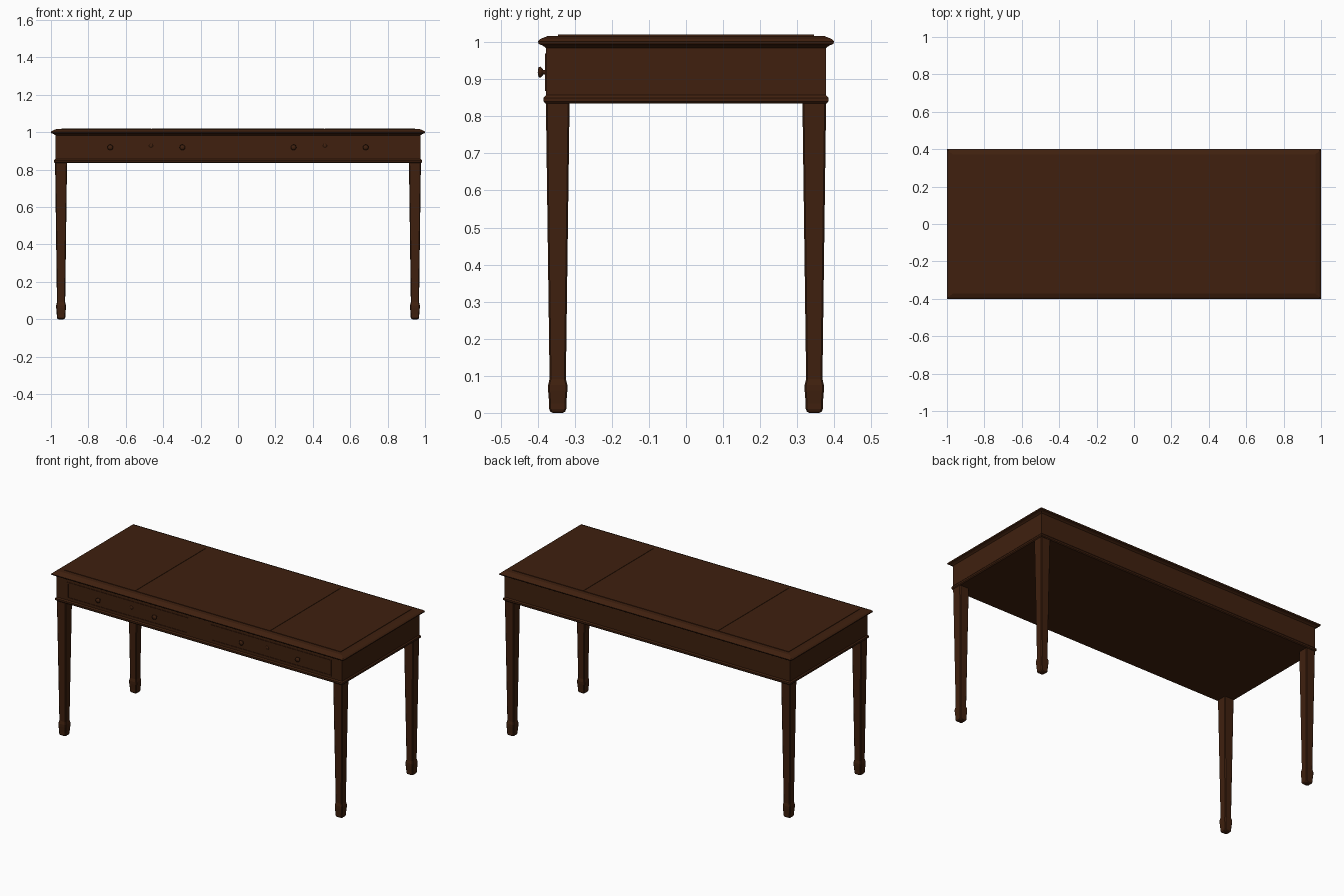
import bpy, bmesh, math
from mathutils import Matrix

if "Cube" in bpy.data.objects:
    bpy.data.objects.remove(bpy.data.objects["Cube"])

wood = bpy.data.materials.new("dark brown wood")
colour = (0.05, 0.0145, 0.0045, 1)
wood.diffuse_color = colour
wood.use_nodes = True
wood.node_tree.nodes["Principled BSDF"].inputs["Base Color"].default_value = colour
wood.node_tree.nodes["Principled BSDF"].inputs["Roughness"].default_value = 0.7


def finish(name, bm):
    bmesh.ops.recalc_face_normals(bm, faces=bm.faces)
    mesh = bpy.data.meshes.new(name)
    bm.to_mesh(mesh)
    bm.free()
    mesh.materials.append(wood)
    obj = bpy.data.objects.new(name, mesh)
    bpy.context.collection.objects.link(obj)
    return obj


def stack(name, cx, cy, levels):
    """Rectangular column; each level is (half x, half y, z)."""
    bm = bmesh.new()
    rings = [[bm.verts.new((cx + sx * hx, cy + sy * hy, z))
              for sx, sy in ((-1, -1), (1, -1), (1, 1), (-1, 1))]
             for hx, hy, z in levels]
    for low, high in zip(rings, rings[1:]):
        for i in range(4):
            j = (i + 1) % 4
            bm.faces.new((low[i], low[j], high[j], high[i]))
    bm.faces.new(rings[0][::-1])
    bm.faces.new(rings[-1])
    return finish(name, bm)


def box(name, x0, x1, y0, y1, z0, z1):
    hx, hy = (x1 - x0) / 2, (y1 - y0) / 2
    return stack(name, (x0 + x1) / 2, (y0 + y1) / 2, [(hx, hy, z0), (hx, hy, z1)])


def lathe(name, x, y, z, profile, sides=16):
    """Round part about a front-to-back axis; profile is (radius, forward)."""
    bm = bmesh.new()
    verts = [bm.verts.new((r, 0, d)) for r, d in profile]
    edges = [bm.edges.new(pair) for pair in zip(verts, verts[1:])]
    bmesh.ops.spin(bm, geom=verts + edges, cent=(0, 0, 0), axis=(0, 0, 1),
                   angle=math.tau, steps=sides, use_duplicate=False)
    bmesh.ops.remove_doubles(bm, verts=bm.verts, dist=0.0001)
    bm.transform(Matrix.Translation((x, y, z)) @ Matrix.Rotation(math.pi / 2, 4, "X"))
    obj = finish(name, bm)
    for face in obj.data.polygons:
        face.use_smooth = True
    return obj


# Apron box with a bead along its lower edge
stack("apron", 0, 0, [(0.978, 0.38, 0.835), (0.983, 0.384, 0.84), (0.983, 0.384, 0.85),
                      (0.977, 0.378, 0.857), (0.977, 0.378, 0.99)])

# Table top with a moulded edge
stack("table_top", 0, 0, [(0.977, 0.378, 0.984), (0.985, 0.385, 0.99), (0.998, 0.397, 0.995),
                          (1.0, 0.4, 1.002), (0.992, 0.392, 1.009), (0.97, 0.372, 1.017)])

# Three thin leaves with narrow seams between them
for name, x0, x1 in (("left_leaf", 0.463, 0.945), ("middle_leaf", -0.46, 0.46),
                     ("right_leaf", -0.945, -0.463)):
    box(name, x0, x1, -0.345, 0.345, 1.015, 1.02)

# Square tapered legs with spade feet
leg_levels = [(w, w, z) for w, z in ((0.017, 0), (0.023, 0.007), (0.023, 0.025),
              (0.026, 0.06), (0.026, 0.075), (0.022, 0.092), (0.032, 0.84))]
for side, sx in (("left", 1), ("right", -1)):
    for end, sy in (("front", -1), ("back", 1)):
        leg = stack(end + "_" + side + "_leg", sx * 0.946, sy * 0.346, leg_levels)
        soft = leg.modifiers.new("soft corners", "BEVEL")
        soft.width = 0.004
        soft.segments = 1

# Drawers: raised border strips, knobs and keyhole plates
knob_profile = [(0.006, 0), (0.006, 0.008), (0.011, 0.011), (0.015, 0.016),
                (0.013, 0.021), (0, 0.023)]
for side, sx in (("left", 1), ("right", -1)):
    cx, half = sx * 0.49, 0.41
    for edge, z in (("top", 0.965), ("bottom", 0.872)):
        box(f"{side}_drawer_{edge}_bead", cx - half, cx + half, -0.381, -0.376, z - 0.004, z + 0.004)
    for edge, x in (("outer", cx + sx * half), ("inner", cx - sx * half)):
        box(f"{side}_drawer_{edge}_bead", x - 0.004, x + 0.004, -0.381, -0.376, 0.868, 0.969)
    for place, dx in (("outer", 0.193), ("inner", -0.193)):
        lathe(f"{side}_drawer_{place}_knob", cx + sx * dx, -0.377, 0.919, knob_profile)
    lathe(f"{side}_keyhole_plate", sx * 0.465, -0.377, 0.928, [(0.011, 0), (0.009, 0.004), (0, 0.004)])
